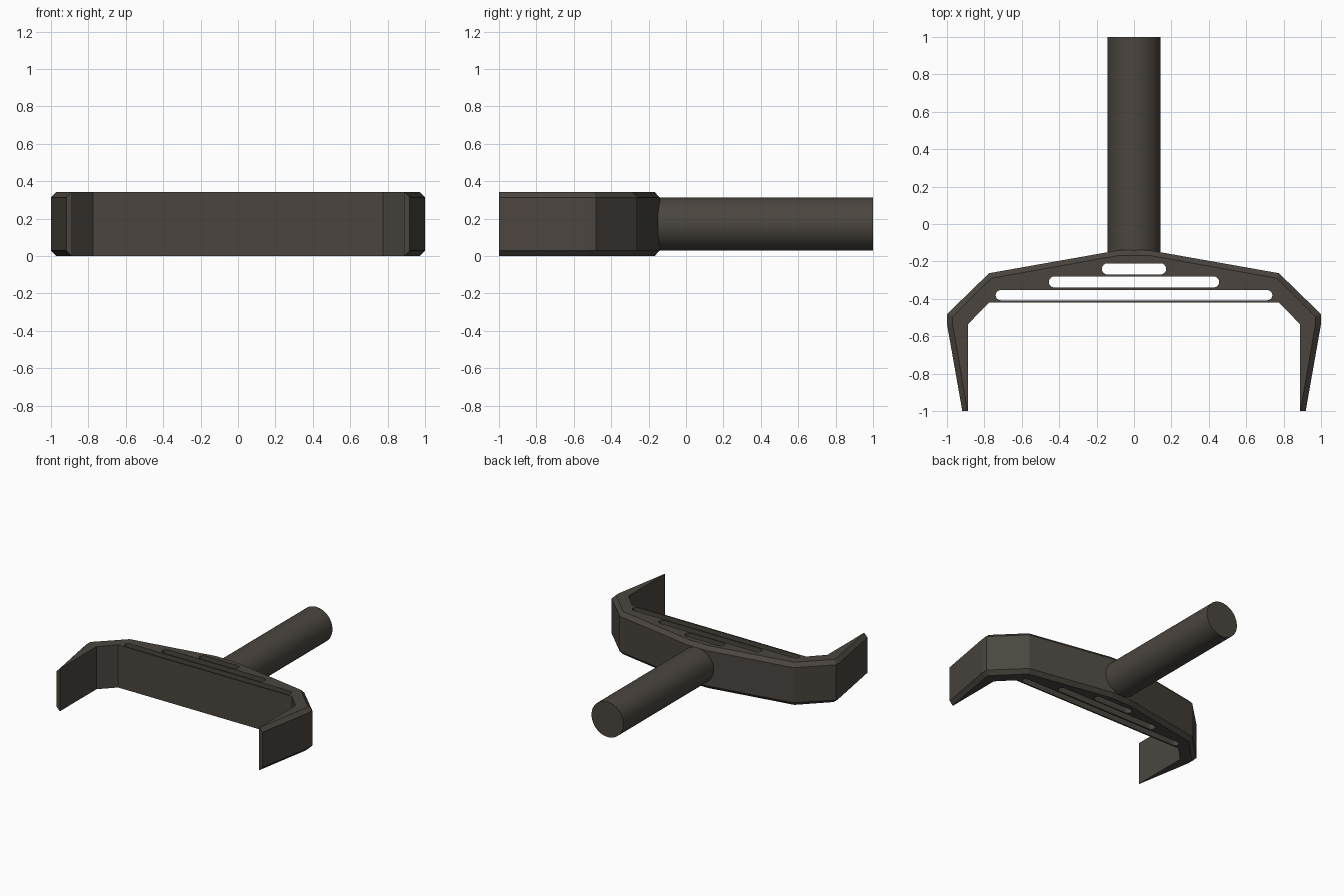
import bpy, bmesh, math

if "Cube" in bpy.data.objects:
    bpy.data.objects.remove(bpy.data.objects["Cube"])

mat = bpy.data.materials.new("dark warm grey")
mat.diffuse_color = (0.07, 0.06, 0.05, 1)
mat.use_nodes = True
mat.node_tree.nodes["Principled BSDF"].inputs["Base Color"].default_value = mat.diffuse_color


def make_object(name, bm):
    bmesh.ops.recalc_face_normals(bm, faces=bm.faces)
    mesh = bpy.data.meshes.new(name)
    bm.to_mesh(mesh)
    bm.free()
    mesh.materials.append(mat)
    ob = bpy.data.objects.new(name, mesh)
    bpy.context.collection.objects.link(ob)
    return ob


def loft(bm, rings):
    """Skin equal-length rings given as (outline, z) and cap both ends."""
    loops = [[bm.verts.new((x, y, z)) for x, y in pts] for pts, z in rings]
    n = len(loops[0])
    for a, b in zip(loops, loops[1:]):
        for i in range(n):
            j = (i + 1) % n
            bm.faces.new((a[i], a[j], b[j], b[i]))
    bm.faces.new(loops[0][::-1])
    bm.faces.new(loops[-1])


def mirrored(half):
    return half + [(-x, y) for x, y in reversed(half)]


def slot_outline(half_width, y0, y1, steps=8):
    r = (y1 - y0) / 2
    half = []
    for i in range(steps + 1):
        a = math.pi / 2 - math.pi * i / steps
        half.append((half_width - r + r * math.cos(a), (y0 + y1) / 2 + r * math.sin(a)))
    return mirrored(half)


# Forked head: right half of the outline, chamfered along its outer edge
inner = [(0.887, -1.0), (0.887, -0.535), (0.775, -0.42)]
outer = [(0.08, -0.14), (0.775, -0.263), (1.0, -0.482), (1.0, -0.535), (0.918, -1.0)]
inset = [(0.08, -0.168), (0.763, -0.29), (0.97, -0.495), (0.97, -0.535), (0.89, -1.0)]
full, small = mirrored(outer + inner), mirrored(inset + inner)
bm = bmesh.new()
loft(bm, [(small, 0), (full, 0.03), (full, 0.313), (small, 0.343)])
head = make_object("fork_head", bm)

# Three rounded slots cut through the head
bm = bmesh.new()
for half_width, y0, y1 in ((0.172, -0.27, -0.21), (0.455, -0.34, -0.28), (0.74, -0.408, -0.353)):
    loft(bm, [(slot_outline(half_width, y0, y1), -0.1), (slot_outline(half_width, y0, y1), 0.5)])
cutter = make_object("slot_cutter", bm)
cutter.hide_render = True
mod = head.modifiers.new("slots", "BOOLEAN")
mod.operation = "DIFFERENCE"
mod.solver = "EXACT"
mod.object = cutter
bpy.context.view_layer.objects.active = head
bpy.ops.object.modifier_apply(modifier=mod.name)
bpy.data.objects.remove(cutter)

# Round handle
bpy.ops.mesh.primitive_cylinder_add(vertices=64, radius=0.142, depth=1.15,
                                    location=(0, 0.425, 0.172), rotation=(math.pi / 2, 0, 0))
handle = bpy.context.object
handle.name = "handle"
handle.data.materials.append(mat)
bpy.ops.object.shade_smooth_by_angle(angle=math.radians(30))
